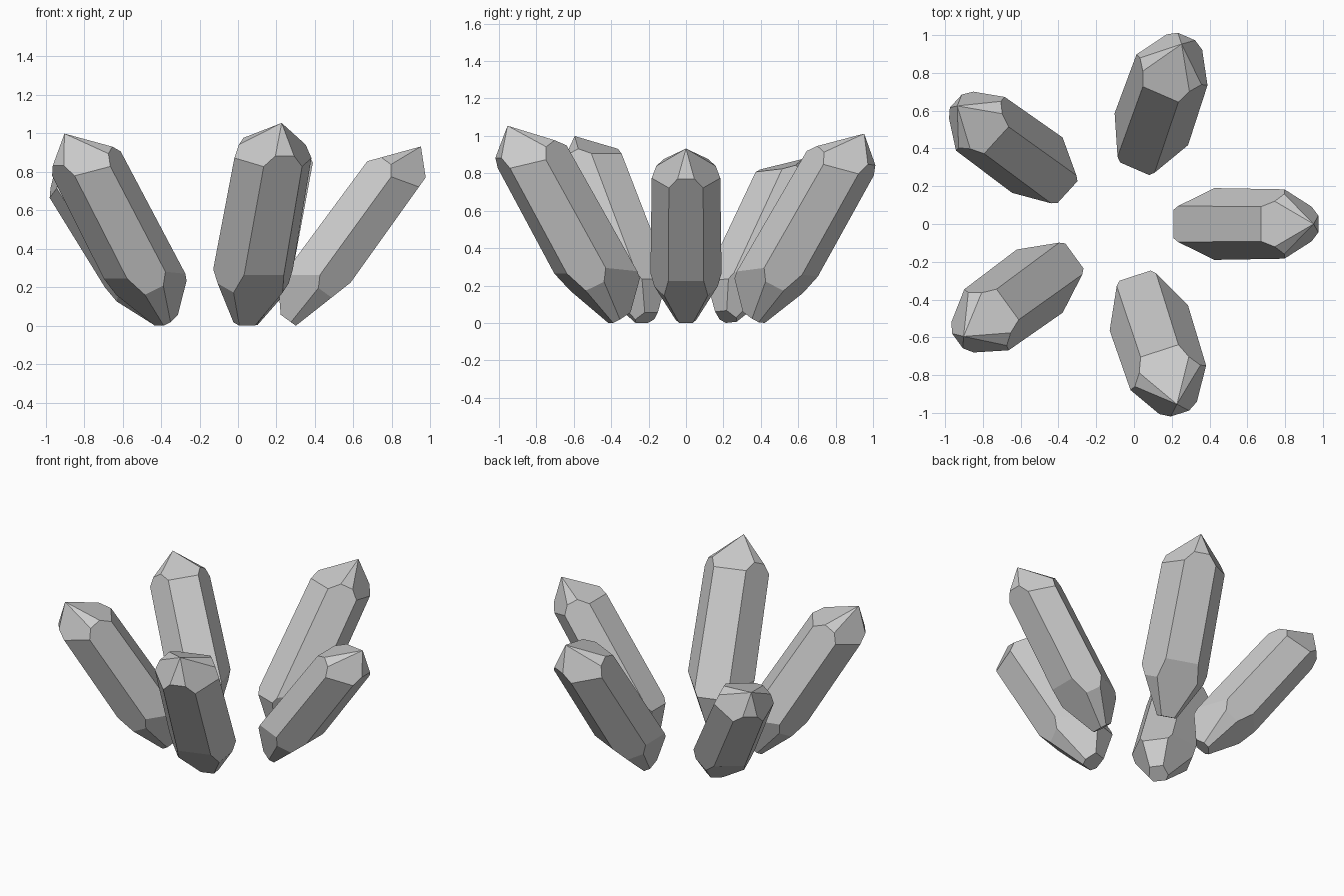
import bpy, bmesh, math
from mathutils import Vector, Matrix

if "Cube" in bpy.data.objects:
    bpy.data.objects.remove(bpy.data.objects["Cube"])

TIP = Vector((0.034, 0, 1.114))
# cutting planes of one crystal: point, outward normal (x leans outward, z along the axis)
CUTS = [
    # point: wide inner and side facets, narrow facets between
    (TIP, (-1.167, 0, 1)), (TIP, (0.477, 1.279, 1)), (TIP, (0.477, -1.279, 1)),
    (TIP, (0.94, 0, 1)), (TIP, (-0.475, 0.823, 1)), (TIP, (-0.475, -0.823, 1)),
    # root: six facets around a small flat end
    (Vector((0.057, 0, 0)), (3.3, 0, -1)),
    (Vector((0, 0.05, 0)), (-0.487, 2.07, -1)), (Vector((0, -0.05, 0)), (-0.487, -2.07, -1)),
    (Vector((-0.046, 0, 0)), (-1.1, 0, -1)),
    (Vector((0.03, 0.052, 0)), (1.1, 1.9, -1)), (Vector((0.03, -0.052, 0)), (1.1, -1.9, -1)),
]


def crystal(name, azimuth, tilt, roll, radius, depth, width, length):
    bm = bmesh.new()
    # slightly tapered six-sided prism
    ring = [bm.verts.new((0.189 * math.cos(math.radians(30 + 60 * i)),
                          0.189 * math.sin(math.radians(30 + 60 * i)), 0)) for i in range(6)]
    base = bm.faces.new(ring)
    out = bmesh.ops.extrude_face_region(bm, geom=[base], use_keep_orig=True)
    top = [g for g in out['geom'] if isinstance(g, bmesh.types.BMVert)]
    bmesh.ops.scale(bm, verts=top, vec=(0.92, 0.92, 1))
    bmesh.ops.translate(bm, verts=top, vec=(0, 0, 1.5))
    # facets on both ends
    for co, no in CUTS:
        res = bmesh.ops.bisect_plane(bm, geom=bm.verts[:] + bm.edges[:] + bm.faces[:], dist=1e-5,
                                     plane_co=co, plane_no=no, clear_outer=True)
        edges = [g for g in res['geom_cut'] if isinstance(g, bmesh.types.BMEdge)]
        if len(edges) > 2:
            bmesh.ops.contextual_create(bm, geom=edges)
    bmesh.ops.recalc_face_normals(bm, faces=bm.faces[:])
    # lean outward and place on the circle
    m = (Matrix.Translation((-0.083, 0, 0)) @ Matrix.Rotation(math.radians(azimuth), 4, 'Z')
         @ Matrix.Translation((radius, 0, 0.04)) @ Matrix.Rotation(math.radians(tilt), 4, 'Y')
         @ Matrix.Rotation(math.radians(roll), 4, 'Z')
         @ Matrix.Diagonal((depth, width, length, 1)))
    bm.transform(m)
    low = min(v.co.z for v in bm.verts)
    bmesh.ops.translate(bm, verts=bm.verts[:], vec=(0, 0, -low))
    mesh = bpy.data.meshes.new(name)
    bm.to_mesh(mesh)
    bm.free()
    bpy.context.collection.objects.link(bpy.data.objects.new(name, mesh))


# five crystals: azimuth, tilt, roll, base radius, depth, width, length
crystal("crystal_right", 0, 36, 0, 0.34, 0.95, 1.02, 1.02)
crystal("crystal_back", 70.8, 31, -5, 0.38, 1.04, 1.14, 1.045)
crystal("crystal_back_left", 144, 38, -8, 0.36, 0.95, 1.07, 0.98)
crystal("crystal_front_left", 216, 32.5, 0, 0.355, 1.02, 1.11, 1.05)
crystal("crystal_front", 288, 30, 0, 0.37, 1.08, 1.17, 1.08)
